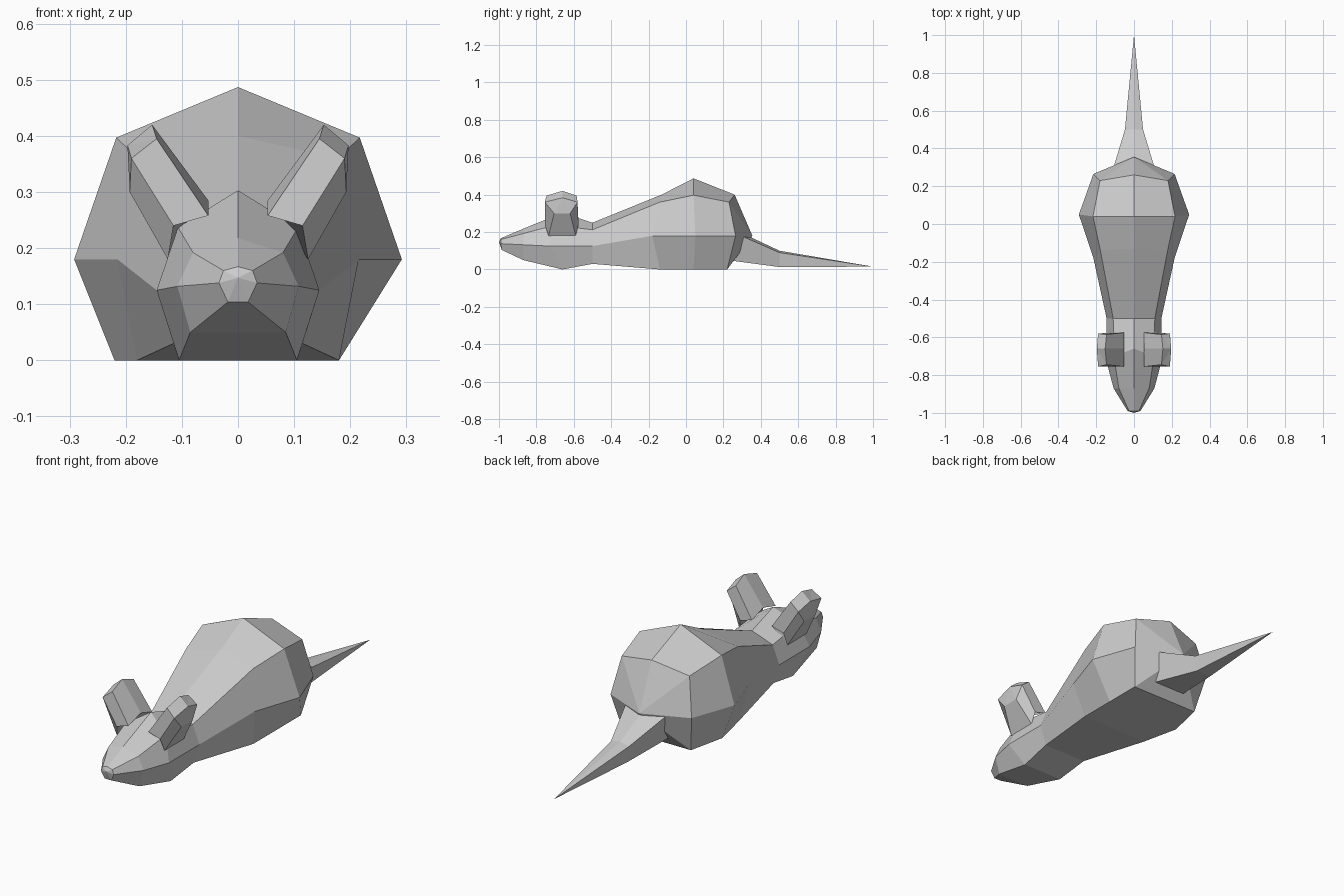
import bpy, bmesh

if "Cube" in bpy.data.objects:
    bpy.data.objects.remove(bpy.data.objects["Cube"])

grey = bpy.data.materials.new("grey")
grey.diffuse_color = (0.6, 0.6, 0.6, 1)
grey.use_nodes = True
grey.node_tree.nodes["Principled BSDF"].inputs["Base Color"].default_value = grey.diffuse_color


def loft(name, rings, start=None, end=None):
    """Skin a list of point rings; close each end with a fan to a point or one face."""
    bm = bmesh.new()
    loops = [[bm.verts.new(p) for p in r] for r in rings]
    n = len(loops[0])
    for a, b in zip(loops, loops[1:]):
        for i in range(n):
            j = (i + 1) % n
            bm.faces.new((a[i], a[j], b[j], b[i]))
    for loop, tip in ((loops[0], start), (loops[-1], end)):
        if tip is None:
            bm.faces.new(loop)
        else:
            c = bm.verts.new(tip)
            for i in range(n):
                bm.faces.new((loop[i], loop[(i + 1) % n], c))
    bmesh.ops.recalc_face_normals(bm, faces=bm.faces)
    me = bpy.data.meshes.new(name)
    bm.to_mesh(me)
    bm.free()
    me.materials.append(grey)
    ob = bpy.data.objects.new(name, me)
    bpy.context.collection.objects.link(ob)
    return ob


def body_ring(top, upper, middle, bottom):
    """Seven-sided ring: top is (y, z), the other points are (x, y, z) and mirrored."""
    half = [upper, middle, bottom]
    left = [(-x, y, z) for x, y, z in reversed(half)]
    return [(0, *top)] + half + left


# Body from nose to rump
rings = [
    body_ring((-.99, .167), (.026, -.99, .16), (.034, -.99, .138), (.018, -.985, .104)),
    body_ring((-.87, .218), (.08, -.87, .192), (.108, -.87, .132), (.085, -.87, .05)),
    body_ring((-.66, .303), (.107, -.70, .237), (.145, -.73, .125), (.105, -.66, 0)),
    body_ring((-.50, .25), (.11, -.50, .212), (.145, -.50, .125), (.115, -.50, .03)),
    body_ring((-.13, .40), (.178, -.14, .36), (.215, -.18, .18), (.18, -.14, 0)),
    body_ring((.04, .487), (.217, .04, .397), (.292, .05, .18), (.22, .04, 0)),
    body_ring((.26, .40), (.18, .23, .36), (.215, .265, .18), (.18, .22, 0)),
]
# The right lower edge runs straighter than the left
rings[5][3] = (.18, .04, 0)
loft("body", rings, start=(0, -1, .147), end=(0, .355, .18))

# Tail tapering to a point
tail = [
    [(0, .33, .18), (.11, .295, .18), (.09, .22, .05), (-.09, .22, .05), (-.11, .295, .18)],
    [(0, .50, .10), (.048, .50, .09), (.04, .50, .013), (-.04, .50, .013), (-.048, .50, .09)],
]
loft("tail", tail, end=(0, 1, .015))

# Ears leaning outwards
for side, name in ((1, "right_ear"), (-1, "left_ear")):
    base = [(.053, -.755, .258), (.053, -.66, .285), (.053, -.575, .258), (.115, -.575, .24),
            (.125, -.59, .18), (.125, -.735, .18), (.115, -.755, .24)]
    top = [(.145, -.745, .395), (.153, -.66, .42), (.145, -.585, .395), (.19, -.58, .36),
           (.193, -.62, .30), (.193, -.705, .30), (.19, -.755, .36)]
    ear = [[(side * x, y, z) for x, y, z in r] for r in (base, top)]
    loft(name, ear, end=(side * .197, -.66, .383))
